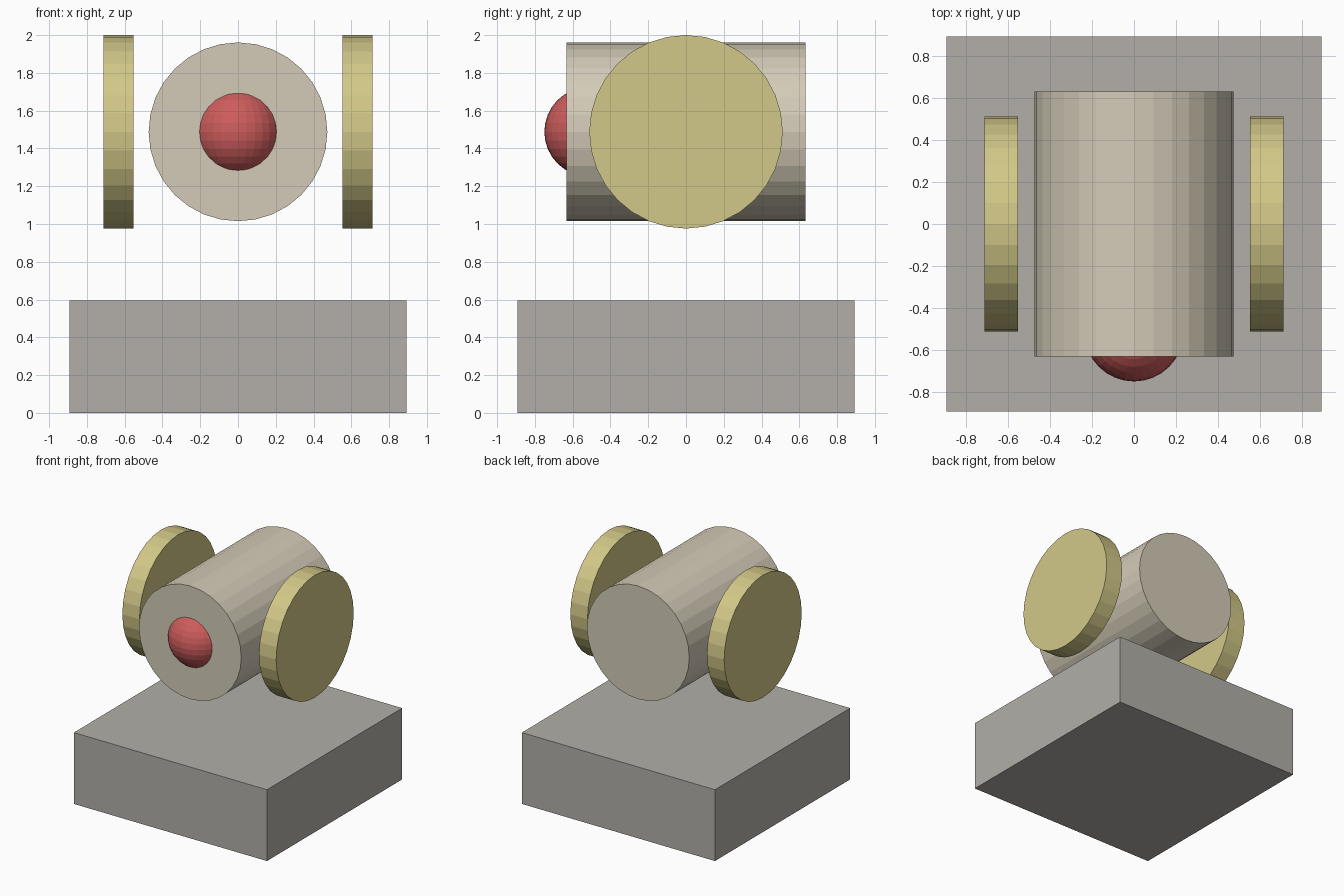
import bpy
from math import pi

cube = bpy.data.objects.get("Cube")
if cube:
    bpy.data.objects.remove(cube, do_unlink=True)


def srgb(r, g, b):
    return tuple((c / 255 / 12.92) if c < 11 else ((c / 255 + 0.055) / 1.055) ** 2.4
                 for c in (r, g, b)) + (1,)


def material(name, color):
    mat = bpy.data.materials.new(name)
    mat.use_nodes = True
    mat.diffuse_color = color
    mat.node_tree.nodes["Principled BSDF"].inputs["Base Color"].default_value = color
    return mat


def finish(name, mat):
    obj = bpy.context.object
    obj.name = name
    obj.data.materials.append(mat)
    return obj


def disc(name, mat, radius, depth, location, rotation):
    bpy.ops.mesh.primitive_cylinder_add(vertices=32, radius=radius, depth=depth,
                                        location=location, rotation=rotation)
    return finish(name, mat)


stone = material("warm grey", srgb(178, 175, 168))
cream = material("cream", srgb(212, 203, 184))
straw = material("straw yellow", srgb(210, 200, 136))
red = material("soft red", srgb(205, 92, 92))

AXIS_Z = 1.488

# Square base block
bpy.ops.mesh.primitive_cube_add(size=1, location=(0, 0, 0.298))
base = finish("base_block", stone)
base.scale = (1.786, 1.786, 0.596)

# Floating barrel lying front to back
disc("barrel", cream, 0.473, 1.264, (0, 0, AXIS_Z), (pi / 2, 0, 0))

# Round side plates
for side, x in (("left", 0.632), ("right", -0.632)):
    disc(side + "_side_plate", straw, 0.512, 0.158, (x, 0, AXIS_Z), (0, pi / 2, 0))

# Ball set into the front of the barrel
bpy.ops.mesh.primitive_uv_sphere_add(segments=32, ring_count=16, radius=0.237,
                                     location=(0, -0.513, AXIS_Z))
finish("front_ball", red)
